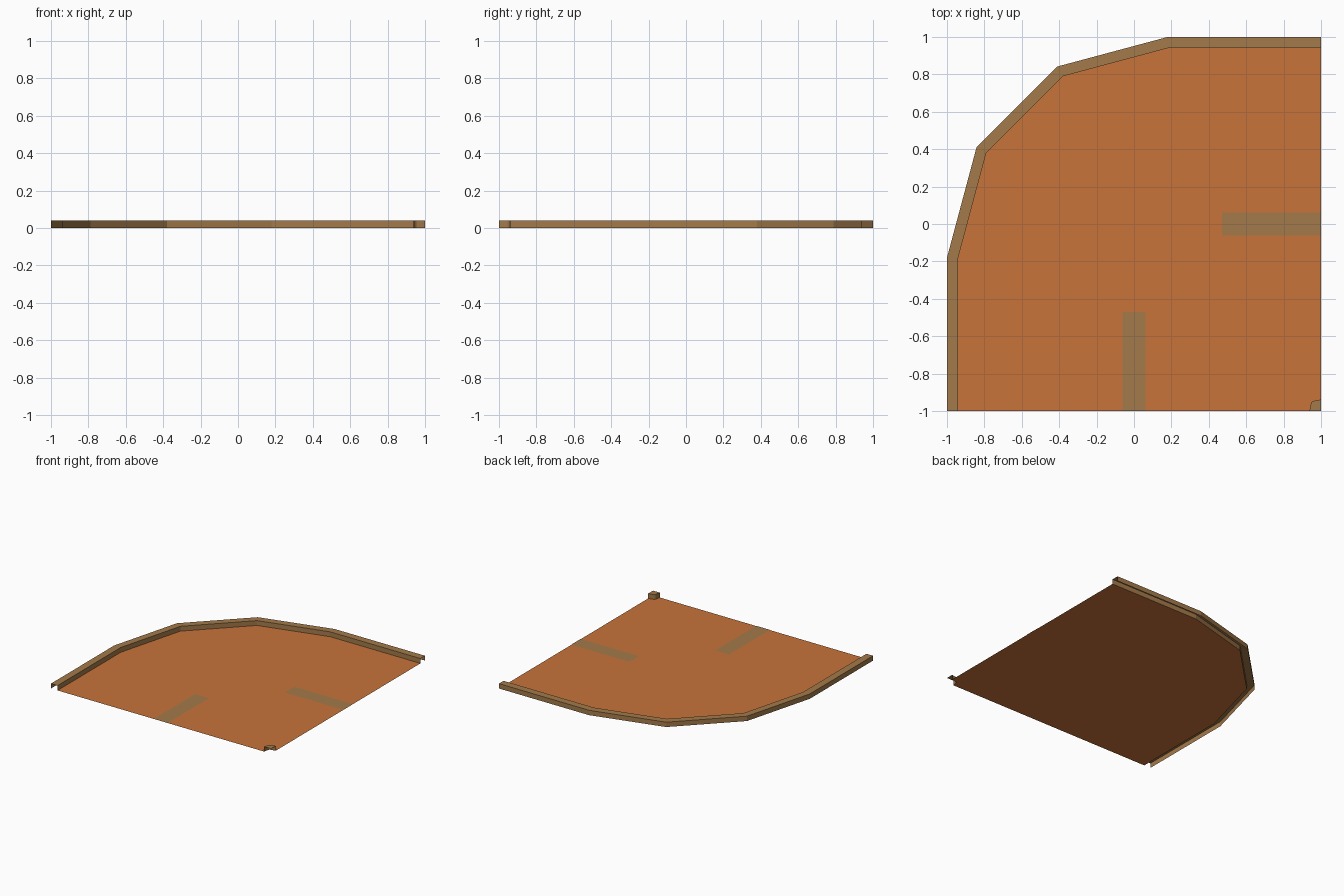
import bpy, bmesh, math

if "Cube" in bpy.data.objects:
    bpy.data.objects.remove(bpy.data.objects["Cube"])

H = 0.04              # kerb height
C = (0.18, -0.18)     # centre of the bend


def material(name, rgb):
    m = bpy.data.materials.new(name)
    m.diffuse_color = (*rgb, 1)
    m.use_nodes = True
    m.node_tree.nodes["Principled BSDF"].inputs["Base Color"].default_value = m.diffuse_color
    return m


clay = material("orange clay", (0.58, 0.172, 0.042))
tan = material("tan", (0.366, 0.195, 0.069))


def make(name, bm, mat):
    me = bpy.data.meshes.new(name)
    bm.to_mesh(me)
    bm.free()
    me.materials.append(mat)
    ob = bpy.data.objects.new(name, me)
    bpy.context.collection.objects.link(ob)
    return ob


def sheet(name, pts, z, mat):
    """Flat single face, facing up (points anticlockwise)."""
    bm = bmesh.new()
    bm.faces.new([bm.verts.new((x, y, z)) for x, y in pts])
    return make(name, bm, mat)


def bend(r):
    """Straight run, three-sided quarter bend, straight run."""
    off = r - (1 - C[1]) # keeps the straight runs parallel
    arc = [(C[0] + r * math.cos(math.radians(a)), C[1] + r * math.sin(math.radians(a)))
           for a in (180, 150, 120, 90)]
    return [(-1 - off, -1)] + arc + [(1, 1 + off)]


outer = bend(1.18)
inner = bend(1.12)
corner = [(0.938, -1), (0.947, -0.955), (0.955, -0.947), (1, -0.938)]

# outer kerb: open-ended channel of outer wall, top and inner wall
bm = bmesh.new()
rows = [[bm.verts.new(p) for p in ((*o, 0), (*o, H), (*i, H), (*i, 0))]
        for o, i in zip(outer, inner)]
for a, b in zip(rows, rows[1:]):
    for k in range(3):
        bm.faces.new((a[k], a[k + 1], b[k + 1], b[k]))
make("outer_kerb", bm, tan)

# inner corner kerb: wall and top, open on the tile edges
bm = bmesh.new()
low = [bm.verts.new((x, y, 0)) for x, y in corner]
top = [bm.verts.new((x, y, H)) for x, y in corner]
for i in range(3):
    bm.faces.new((low[i], top[i], top[i + 1], low[i + 1]))
bm.faces.new([bm.verts.new((1, -1, H))] + top[::-1])
make("inner_kerb", bm, tan)

# road surface between the kerbs
sheet("road", [inner[0]] + corner + inner[:0:-1], 0, clay)

# half dashes running in from the two open edges
W, L = 0.0625, 0.47
sheet("dash_front", [(-W, -1), (W, -1), (W, -L), (-W, -L)], 0.002, tan)
sheet("dash_right", [(L, -W), (1, -W), (1, W), (L, W)], 0.002, tan)
